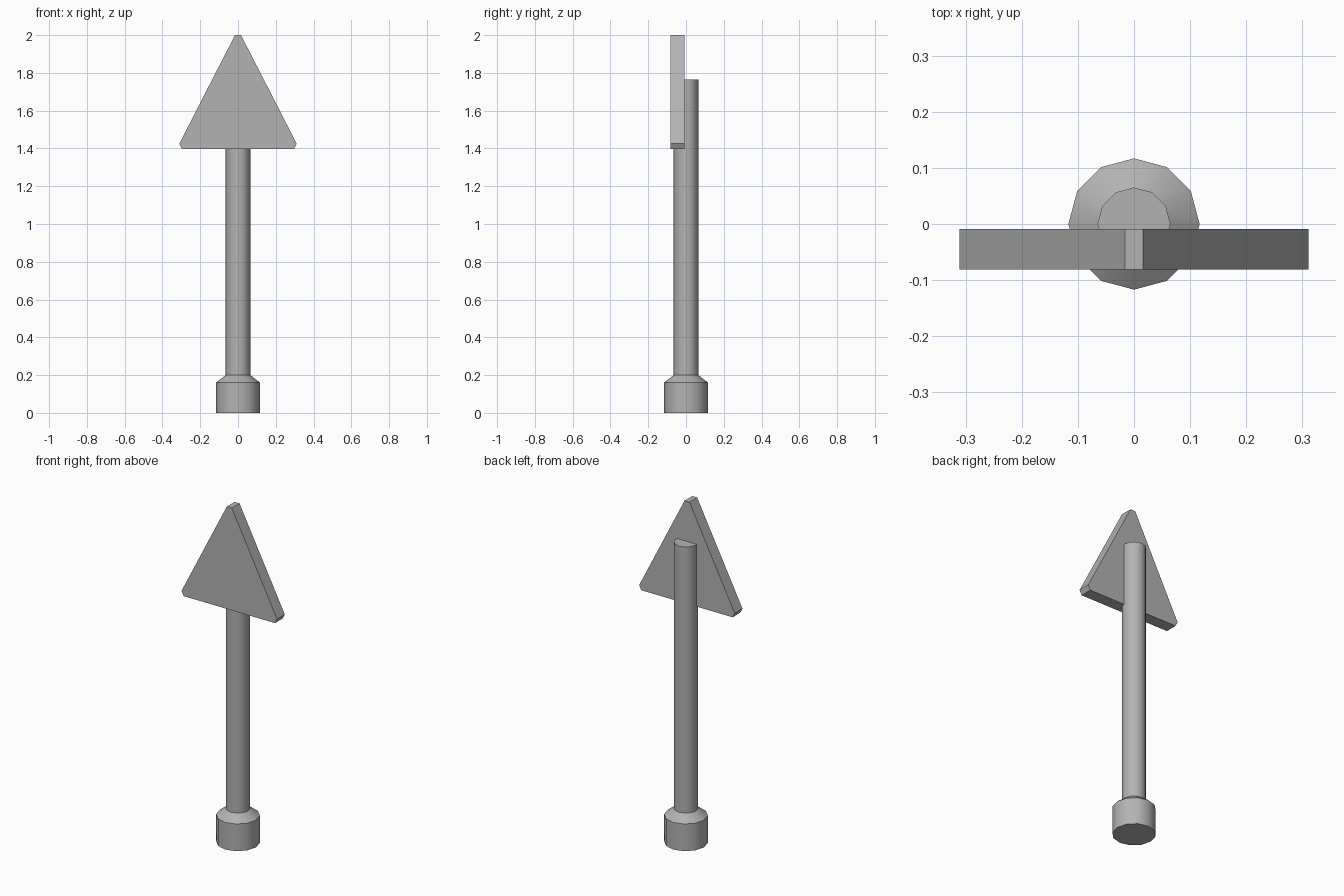
import bpy, bmesh, math

cube = bpy.data.objects.get("Cube")
if cube:
    bpy.data.objects.remove(cube, do_unlink=True)

# Single plain grey
GREY = (0.45, 0.45, 0.45, 1)
grey = bpy.data.materials.new("plain_grey")
grey.use_nodes = True
grey.diffuse_color = GREY
grey.node_tree.nodes["Principled BSDF"].inputs["Base Color"].default_value = GREY


def finish(name, bm, smooth):
    bmesh.ops.recalc_face_normals(bm, faces=bm.faces)
    mesh = bpy.data.meshes.new(name)
    bm.to_mesh(mesh)
    bm.free()
    mesh.materials.append(grey)
    obj = bpy.data.objects.new(name, mesh)
    bpy.context.collection.objects.link(obj)
    if smooth:
        bpy.ops.object.select_all(action="DESELECT")
        obj.select_set(True)
        bpy.context.view_layer.objects.active = obj
        bpy.ops.object.shade_smooth_by_angle(angle=math.radians(35))
    return obj


def lathe(name, profile, sides=12):
    """Stack rings of (radius, z) and cap both ends."""
    bm = bmesh.new()
    rings = []
    for r, z in profile:
        angles = [math.tau * i / sides for i in range(sides)]
        rings.append([bm.verts.new((r * math.cos(a), r * math.sin(a), z)) for a in angles])
    for low, high in zip(rings, rings[1:]):
        for i in range(sides):
            j = (i + 1) % sides
            bm.faces.new((low[i], low[j], high[j], high[i]))
    bm.faces.new(rings[0])
    bm.faces.new(rings[-1])
    return finish(name, bm, True)


def plate(name, half_outline, y_front, y_back):
    """Mirror a half outline in x and extrude it along y."""
    outline = half_outline + [(-x, z) for x, z in reversed(half_outline)]
    bm = bmesh.new()
    face = bm.faces.new([bm.verts.new((x, y_front, z)) for x, z in outline])
    ext = bmesh.ops.extrude_face_region(bm, geom=[face], use_keep_orig=True)
    moved = [v for v in ext["geom"] if isinstance(v, bmesh.types.BMVert)]
    bmesh.ops.translate(bm, verts=moved, vec=(0, y_back - y_front, 0))
    return finish(name, bm, False)


# Footing with a sloped shoulder, then the post
lathe("base", [(0.117, 0), (0.117, 0.16), (0.065, 0.2)])
lathe("post", [(0.065, 0.19), (0.065, 1.765)])

# Triangular board with clipped corners, set into the front of the post
plate("sign_board", [(0.016, 2.0), (0.311, 1.425), (0.297, 1.398)], -0.081, -0.009)
